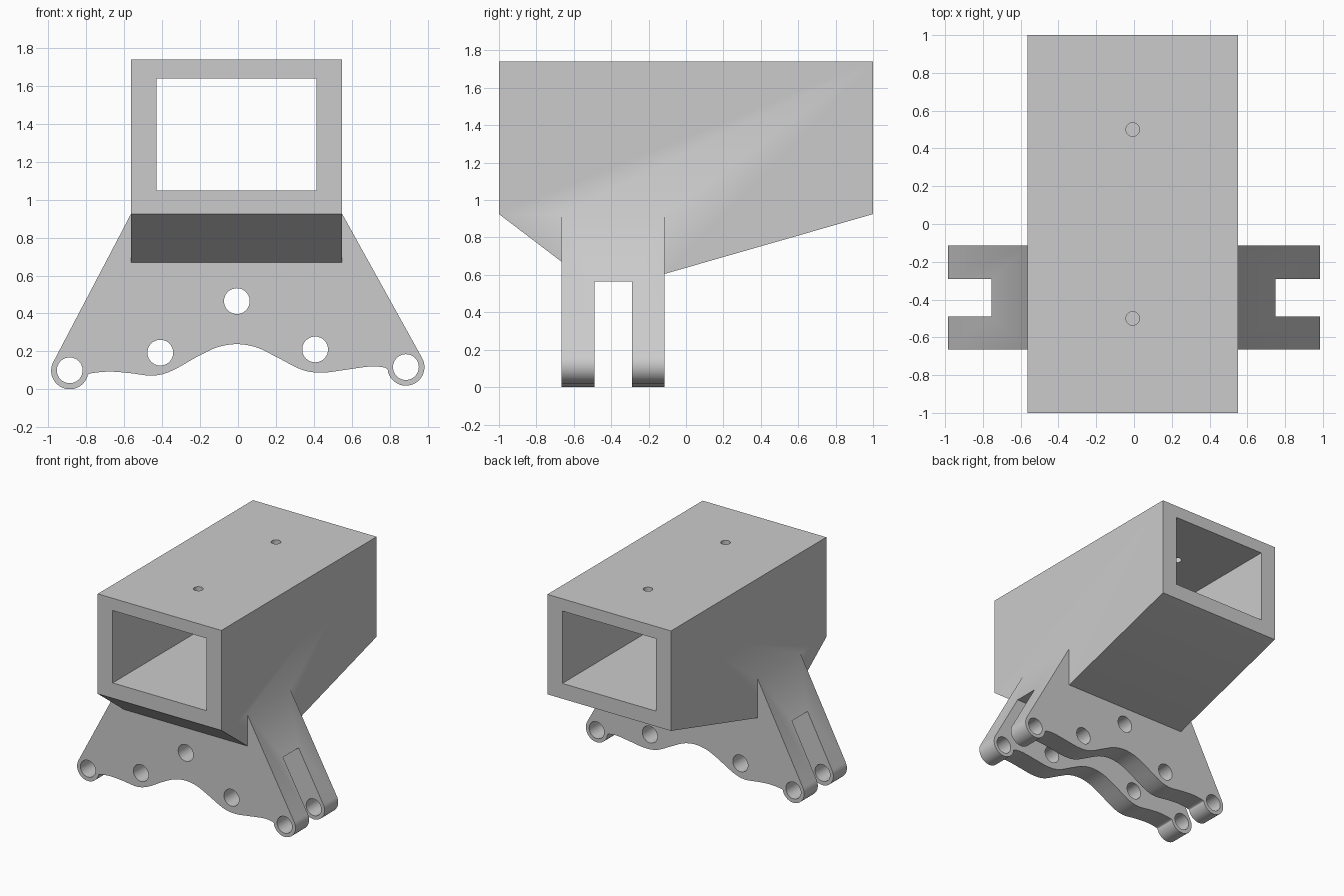
import bpy, bmesh
from math import sin, cos, radians, pi
from mathutils import Vector

if "Cube" in bpy.data.objects:
    bpy.data.objects.remove(bpy.data.objects["Cube"])


def prism(name, pts, axis, lo, hi):
    """Extrude a 2D profile along x, y or z."""
    place = {'x': lambda a, b, t: (t, a, b),
             'y': lambda a, b, t: (a, t, b),
             'z': lambda a, b, t: (a, b, t)}[axis]
    bm = bmesh.new()
    face = bm.faces.new([bm.verts.new(place(a, b, lo)) for a, b in pts])
    new = bmesh.ops.extrude_face_region(bm, geom=[face])['geom']
    shift = Vector(place(0, 0, hi - lo))
    bmesh.ops.translate(bm, vec=shift,
                        verts=[v for v in new if isinstance(v, bmesh.types.BMVert)])
    bmesh.ops.recalc_face_normals(bm, faces=bm.faces)
    me = bpy.data.meshes.new(name)
    bm.to_mesh(me)
    bm.free()
    ob = bpy.data.objects.new(name, me)
    bpy.context.collection.objects.link(ob)
    return ob


def rect(a0, a1, b0, b1):
    return [(a0, b0), (a1, b0), (a1, b1), (a0, b1)]


def arc(cx, cy, r, start, end, n):
    return [(cx + r * cos(radians(start + (end - start) * i / n)),
             cy + r * sin(radians(start + (end - start) * i / n))) for i in range(n + 1)]


def circle(cx, cy, r, n=40):
    return arc(cx, cy, r, 0, 360, n)[:-1]


def smooth_path(pts, steps=6):
    """Catmull-Rom curve through the points."""
    p = [Vector(q) for q in [pts[0]] + pts + [pts[-1]]]
    out = []
    for a, b, c, d in zip(p, p[1:], p[2:], p[3:]):
        for i in range(steps):
            t = i / steps
            out.append(tuple(0.5 * (2 * b + (c - a) * t + (2 * a - 5 * b + 4 * c - d) * t ** 2
                                    + (3 * b - a - 3 * c + d) * t ** 3)))
    return out + [pts[-1]]


def boolean(ob, other, op):
    m = ob.modifiers.new(op.lower(), 'BOOLEAN')
    m.operation, m.solver, m.object = op, 'EXACT', other
    bpy.context.view_layer.objects.active = ob
    bpy.ops.object.modifier_apply(modifier=m.name)
    bpy.data.objects.remove(other, do_unlink=True)


# Housing with sloped underside
X0, X1 = -0.565, 0.55
housing = prism('tube_bracket', [(-1, 1.74), (-1, 0.925), (-0.665, 0.67), (-0.115, 0.605),
                                 (1, 0.925), (1, 1.74)], 'x', X0, X1)

# Flared bracket with rounded lugs and a wavy lower edge
left_lug = arc(-0.888, 0.098, 0.098, 152, 342, 28)
right_lug = arc(0.886, 0.117, 0.098, 198, 388, 28)
wave = smooth_path([left_lug[-1], (-0.78, 0.083), (-0.68, 0.093), (-0.57, 0.085),
                    (-0.45, 0.072), (-0.35, 0.097), (-0.2, 0.18), (-0.1, 0.224),
                    (0, 0.238), (0.1, 0.22), (0.2, 0.172), (0.34, 0.102), (0.45, 0.088),
                    (0.57, 0.103), (0.7, 0.12), (0.78, 0.112), right_lug[0]])
bracket = prism('bracket', [(X0, 0.925)] + left_lug + wave[1:-1] + right_lug + [(X1, 0.925)],
                'y', -0.665, -0.115)

# Slot between the two plates, then the pin holes
boolean(bracket, prism('slot', rect(-0.49, -0.29, -0.2, 0.565), 'x', -1.2, 1.2), 'DIFFERENCE')
for x, z in [(-0.888, 0.1), (-0.41, 0.193), (-0.006, 0.465), (0.407, 0.21), (0.886, 0.117)]:
    boolean(bracket, prism('pin', circle(x, z, 0.068), 'y', -0.8, 0.05), 'DIFFERENCE')
boolean(housing, bracket, 'UNION')

# Rectangular passage and two screw holes in the roof
boolean(housing, prism('passage', rect(-0.43, 0.415, 1.05, 1.64), 'y', -1.2, 1.2), 'DIFFERENCE')
for y in (-0.5, 0.5):
    boolean(housing, prism('screw', circle(-0.007, y, 0.036, 32), 'z', 1.5, 1.9), 'DIFFERENCE')

# Smooth the curved walls, keep the edges sharp
housing.select_set(True)
bpy.context.view_layer.objects.active = housing
bpy.ops.object.shade_smooth_by_angle(angle=radians(30))
